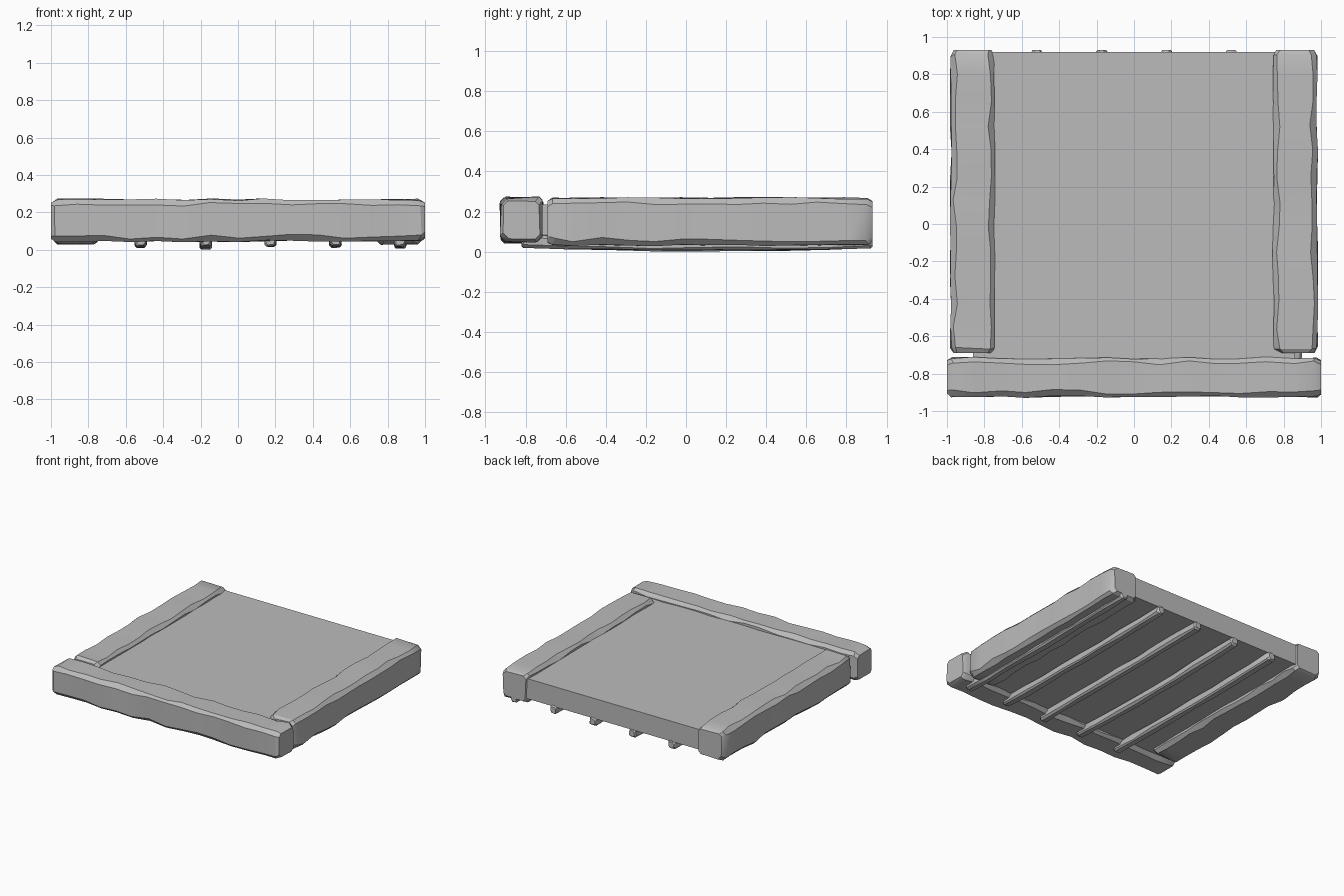
import bpy, bmesh, math, random
from mathutils import Vector

random.seed(7)
old = bpy.data.objects.get("Cube")
if old:
    bpy.data.objects.remove(old)

stone = bpy.data.materials.new("worn grey")
stone.use_nodes = True
colour = (0.5, 0.5, 0.5, 1)
stone.diffuse_color = colour
stone.node_tree.nodes["Principled BSDF"].inputs["Base Color"].default_value = colour


def finish(name, bm, smooth=True):
    bmesh.ops.recalc_face_normals(bm, faces=bm.faces)
    mesh = bpy.data.meshes.new(name)
    bm.to_mesh(mesh)
    bm.free()
    mesh.materials.append(stone)
    obj = bpy.data.objects.new(name, mesh)
    bpy.context.collection.objects.link(obj)
    if smooth:
        bpy.ops.object.select_all(action='DESELECT')
        obj.select_set(True)
        bpy.context.view_layer.objects.active = obj
        bpy.ops.object.shade_smooth_by_angle(angle=math.radians(32))
    return obj


def hewn_bar(name, low, high, axis, rings, chamfer, wear, bow=0.0):
    """Rough bar: chamfered rectangles lofted along an axis, with worn corners."""
    low, high = Vector(low), Vector(high)
    mid, half = (low + high) / 2, (high - low) / 2
    side = 1 - axis
    length = half[axis]
    stations = [-1, -1 + chamfer / length]
    stations += [-1 + 2 * i / rings for i in range(1, rings)]
    stations += [1 - chamfer / length, 1]
    bm = bmesh.new()
    loops = []
    for n, t in enumerate(stations):
        end = n in (0, len(stations) - 1)
        inset = chamfer * 0.6 if end else 0
        loop = []
        for sx, sz in ((1, 1), (-1, 1), (-1, -1), (1, -1)):
            # Two points per corner, with a chamfer that varies along the bar
            c = chamfer * random.uniform(0.5, 1.2)
            a = half[side] - inset - random.uniform(0, wear)
            h = half.z - inset - random.uniform(0, wear)
            pair = [(a, h - c), (a - c, h)]
            if sx * sz < 0:
                pair.reverse()
            for u, w in pair:
                p = Vector()
                slip = 0 if end else random.uniform(-1, 1) * wear
                p[axis] = mid[axis] + t * length + slip
                p[side] = mid[side] + sx * u
                p.z = mid.z + sz * w - bow * (1 - t * t)
                loop.append(bm.verts.new(p))
        loops.append(loop)
    for a, b in zip(loops, loops[1:]):
        for i in range(8):
            j = (i + 1) % 8
            bm.faces.new((a[i], a[j], b[j], b[i]))
    bm.faces.new(loops[0])
    bm.faces.new(loops[-1])
    return finish(name, bm)


# Flat floor slab between the beams
bm = bmesh.new()
bmesh.ops.create_cube(bm, size=1)
for v in bm.verts:
    v.co = (v.co.x * 1.72, v.co.y * 1.74 + 0.05, v.co.z * 0.16 + 0.155)
finish("floor_slab", bm, smooth=False)

# Heavy edge beams on the front and both sides
hewn_bar("front_beam", (-1, -0.93, 0.04), (1, -0.71, 0.275), 0, 14, 0.03, 0.012)
for name, s in (("left", 1), ("right", -1)):
    inner, outer = sorted((s * 0.74, s * 0.985))
    hewn_bar(name + "_beam", (inner, -0.69, 0.027), (outer, 0.93, 0.272),
             1, 12, 0.03, 0.01)

# Thin poles carrying the slab from below
for i, drop in enumerate((0.008, 0.016, 0.002, 0.006, 0.01)):
    x = -0.52 + i * 0.347
    hewn_bar(f"support_pole_{i + 1}", (x - 0.034, -0.82, 0.016),
             (x + 0.034, 0.93, 0.085), 1, 8, 0.014, 0.006, drop)
